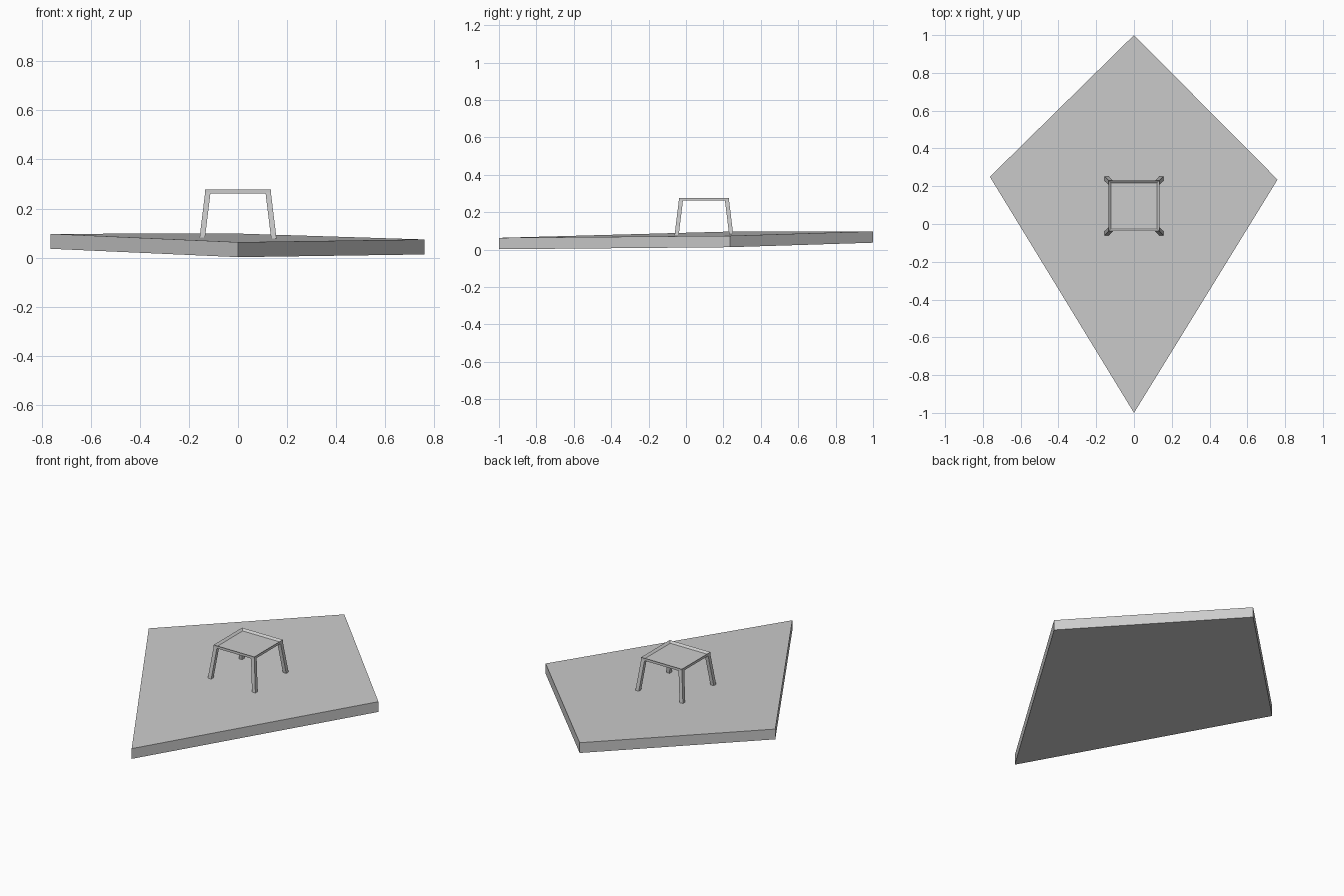
import bpy, bmesh

if "Cube" in bpy.data.objects:
    bpy.data.objects.remove(bpy.data.objects["Cube"])

CY = 0.096  # centre of the small table in y


def prism(name, bottom, top):
    """Closed solid between two matching rings of points."""
    bm = bmesh.new()
    lo = [bm.verts.new(p) for p in bottom]
    hi = [bm.verts.new(p) for p in top]
    n = len(lo)
    bm.faces.new(lo[::-1])
    bm.faces.new(hi)
    for i in range(n):
        j = (i + 1) % n
        bm.faces.new((lo[i], lo[j], hi[j], hi[i]))
    bmesh.ops.recalc_face_normals(bm, faces=bm.faces)
    me = bpy.data.meshes.new(name)
    bm.to_mesh(me)
    bm.free()
    ob = bpy.data.objects.new(name, me)
    bpy.context.collection.objects.link(ob)
    return ob


def square(cx, cy, half, z):
    return [(cx + sx * half, cy + sy * half, z)
            for sx, sy in ((-1, -1), (1, -1), (1, 1), (-1, 1))]


# tilted kite-shaped slab
kite = [(0, -1, 0.002), (0.76, 0.235, 0.013), (0, 1, 0.037), (-0.763, 0.25, 0.036)]
prism("kite_slab", kite, [(x, y, z + 0.061) for x, y, z in kite])

# table top: shallow tray with a raised rim
top = prism("table_top", square(0, CY, 0.134, 0.262), square(0, CY, 0.134, 0.277))
bm = bmesh.new()
bm.from_mesh(top.data)
upper = [f for f in bm.faces if f.normal.z > 0.9]
bmesh.ops.inset_region(bm, faces=upper, thickness=0.018)
bmesh.ops.translate(bm, verts=upper[0].verts[:], vec=(0, 0, -0.011))
bm.to_mesh(top.data)
bm.free()

# four splayed legs
for ys, row in ((-1, "front"), (1, "back")):
    for xs, side in ((-1, "left"), (1, "right")):
        prism(f"{row}_{side}_leg",
              square(xs * 0.146, CY + ys * 0.146, 0.011, 0.077),
              square(xs * 0.123, CY + ys * 0.123, 0.011, 0.265))
